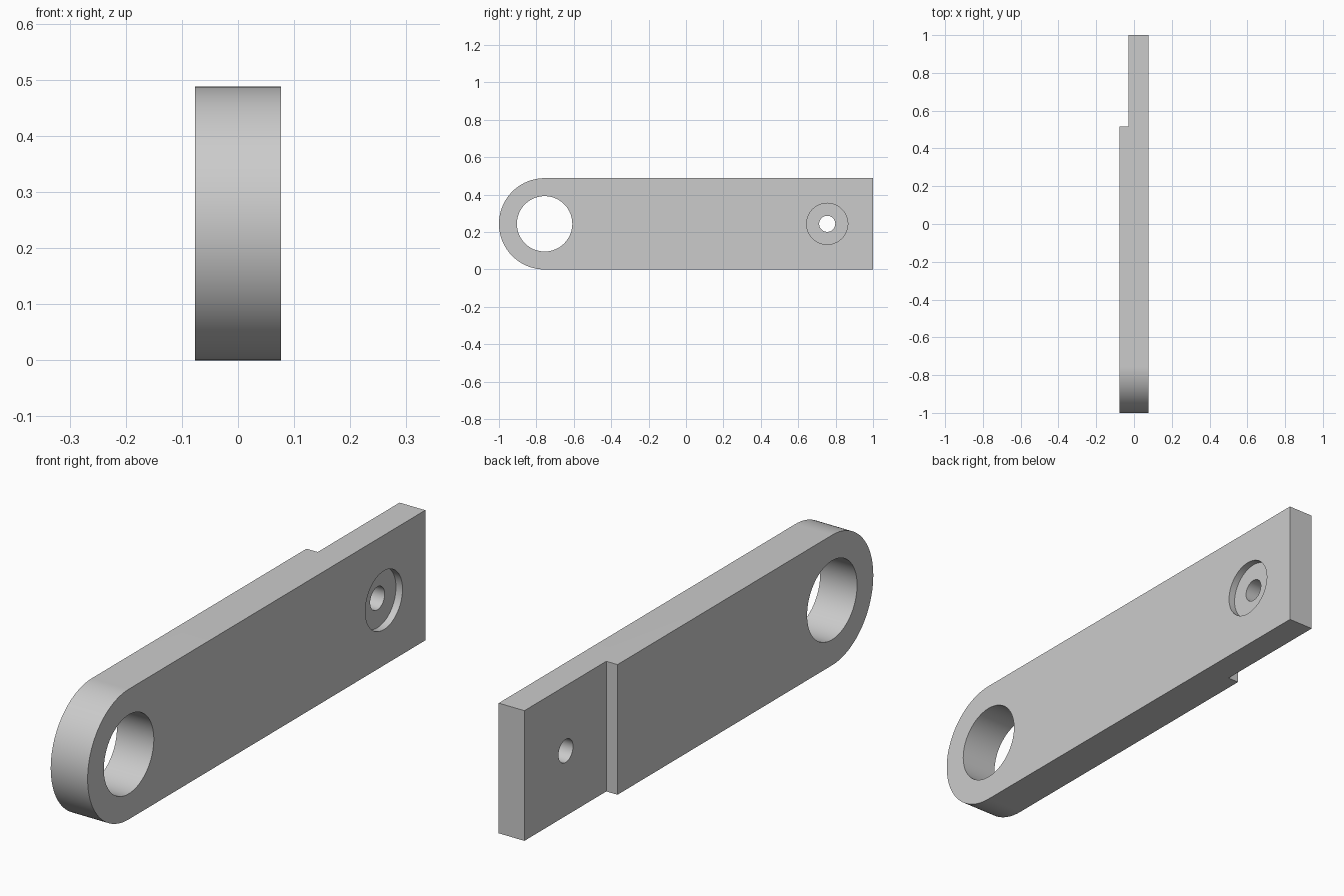
import bpy
import bmesh
import math
from mathutils import Matrix, Vector

cube = bpy.data.objects.get("Cube")
if cube:
    bpy.data.objects.remove(cube, do_unlink=True)

HALF_X = 0.0765          # half thickness of the arm
RADIUS = 0.244           # rounded end radius, half the arm height
EYE_Y, PIN_Y = -0.756, 0.755
STEP_X, STEP_Y = -0.03, 0.515
BORE_DEPTH = 0.027

steel = bpy.data.materials.new("plain grey")
grey = (0.6, 0.6, 0.6, 1)
steel.diffuse_color = grey
steel.use_nodes = True
steel.node_tree.nodes["Principled BSDF"].inputs["Base Color"].default_value = grey


def make_object(name, bm):
    bmesh.ops.recalc_face_normals(bm, faces=bm.faces)
    mesh = bpy.data.meshes.new(name)
    bm.to_mesh(mesh)
    bm.free()
    obj = bpy.data.objects.new(name, mesh)
    bpy.context.collection.objects.link(obj)
    mesh.materials.append(steel)
    return obj


def cylinder_x(name, y, radius, x0, x1):
    """Cylinder lying along x at mid height."""
    bm = bmesh.new()
    place = Matrix.Translation(((x0 + x1) / 2, y, RADIUS)) @ Matrix.Rotation(math.pi / 2, 4, "Y")
    bmesh.ops.create_cone(bm, cap_ends=True, segments=96, radius1=radius,
                          radius2=radius, depth=x1 - x0, matrix=place)
    return make_object(name, bm)


def box(name, low, high):
    low, high = Vector(low), Vector(high)
    bm = bmesh.new()
    place = Matrix.Translation((low + high) / 2) @ Matrix.Diagonal((*(high - low), 1))
    bmesh.ops.create_cube(bm, size=1, matrix=place)
    return make_object(name, bm)


# Arm: side outline with one round end, extruded through the thickness
bm = bmesh.new()
outline = [(1, 0), (1, 2 * RADIUS)]
for i in range(65):
    a = math.pi / 2 + math.pi * i / 64
    outline.append((EYE_Y + RADIUS * math.cos(a), RADIUS + RADIUS * math.sin(a)))
face = bm.faces.new([bm.verts.new((-HALF_X, y, z)) for y, z in outline])
extruded = bmesh.ops.extrude_face_region(bm, geom=[face])["geom"]
bmesh.ops.translate(bm, vec=(2 * HALF_X, 0, 0),
                    verts=[v for v in extruded if isinstance(v, bmesh.types.BMVert)])
arm = make_object("link_arm", bm)

# Cutters: large eye, pin hole, counterbore and the thinned end
cutters = [
    cylinder_x("eye_cutter", EYE_Y, 0.148, -0.2, 0.2),
    box("step_cutter", (-0.2, STEP_Y, -0.1), (STEP_X, 1.1, 0.6)),
    cylinder_x("counterbore_cutter", PIN_Y, 0.11, HALF_X - BORE_DEPTH, 0.2),
    cylinder_x("pin_hole_cutter", PIN_Y, 0.043, -0.2, 0.2),
]

bpy.ops.object.select_all(action="DESELECT")
bpy.context.view_layer.objects.active = arm
arm.select_set(True)
for cutter in cutters:
    cutter.hide_render = True
    cut = arm.modifiers.new(cutter.name, "BOOLEAN")
    cut.operation = "DIFFERENCE"
    cut.solver = "EXACT"
    cut.object = cutter
    bpy.ops.object.modifier_apply(modifier=cut.name)
    bpy.data.objects.remove(cutter, do_unlink=True)

bpy.ops.object.shade_smooth_by_angle(angle=math.radians(30))
